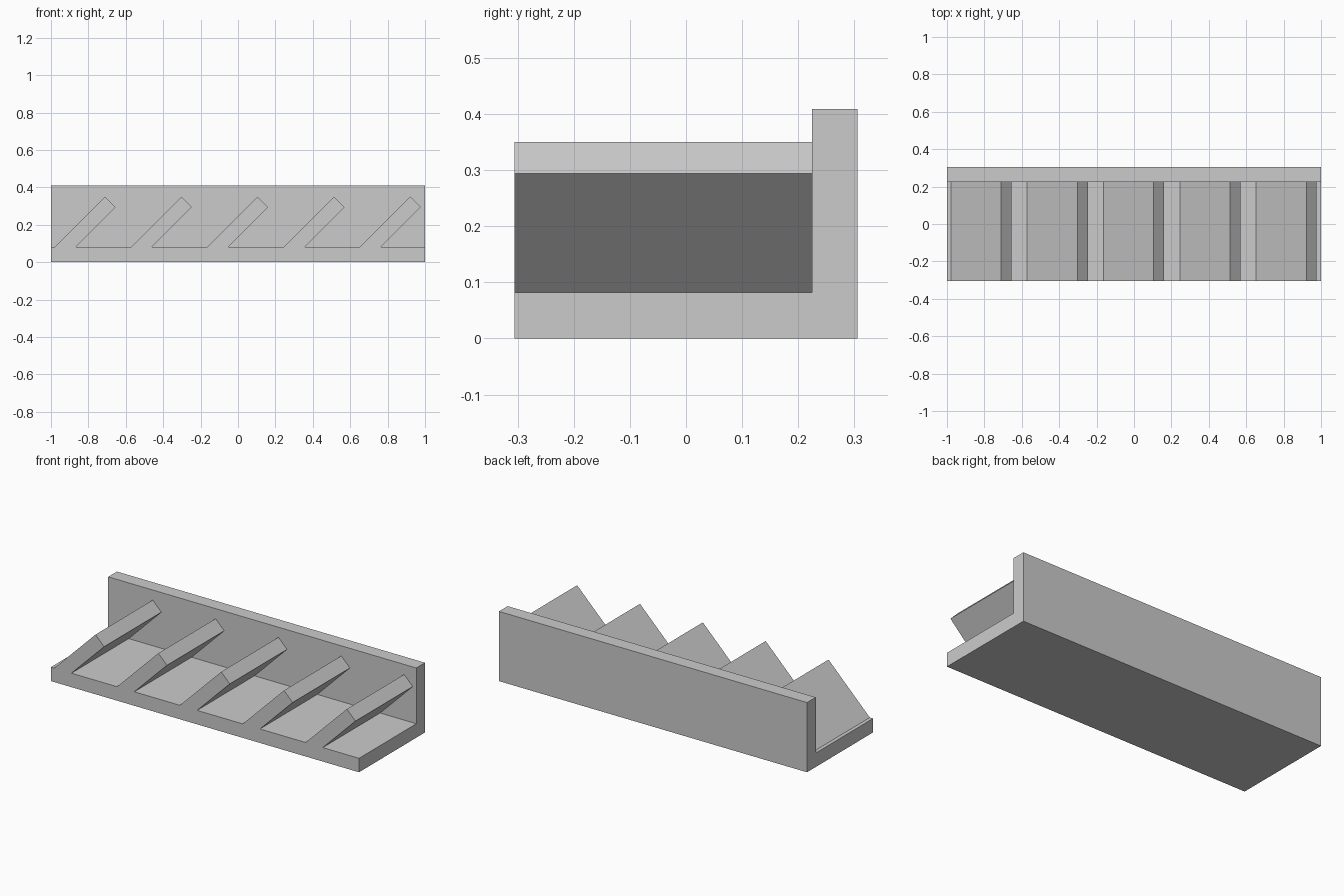
import bpy
import bmesh
from mathutils import Vector

cube = bpy.data.objects.get("Cube")
if cube:
    bpy.data.objects.remove(cube, do_unlink=True)

# Single plain grey finish
GREY = (0.6, 0.6, 0.6, 1)
grey = bpy.data.materials.new("plain_grey")
grey.use_nodes = True
grey.diffuse_color = GREY
grey.node_tree.nodes["Principled BSDF"].inputs["Base Color"].default_value = GREY


def extrude_profile(name, points, offset):
    """Make a solid by sweeping a closed outline along an offset."""
    bm = bmesh.new()
    face = bm.faces.new([bm.verts.new(p) for p in points])
    swept = bmesh.ops.extrude_face_region(bm, geom=[face], use_keep_orig=True)
    verts = [g for g in swept["geom"] if isinstance(g, bmesh.types.BMVert)]
    bmesh.ops.translate(bm, verts=verts, vec=Vector(offset))
    bmesh.ops.recalc_face_normals(bm, faces=bm.faces)
    mesh = bpy.data.meshes.new(name)
    bm.to_mesh(mesh)
    bm.free()
    mesh.materials.append(grey)
    obj = bpy.data.objects.new(name, mesh)
    bpy.context.collection.objects.link(obj)
    return obj


DEPTH = 0.306      # half depth
WALL = 0.225       # front face of the back wall
FLOOR = 0.082      # top of the base
HEIGHT = 0.409
FIN_TOP = 0.35
FIN_TIP = 0.294    # lower corner of the squared fin end
PITCH = 0.408

# L-shaped base and back wall
outline = [(-DEPTH, 0), (DEPTH, 0), (DEPTH, HEIGHT),
           (WALL, HEIGHT), (WALL, FLOOR), (-DEPTH, FLOOR)]
extrude_profile("base_and_back_wall", [(-1, y, z) for y, z in outline], (2, 0, 0))

# Row of slanted divider fins leaning at 45 degrees
rise = FIN_TOP - FLOOR
cut = FIN_TOP - FIN_TIP
for i in range(5):
    foot = -0.979 + i * PITCH
    fin = [(foot, FLOOR), (foot + 2 * cut, FLOOR),
           (foot + rise + cut, FIN_TIP), (foot + rise, FIN_TOP)]
    extrude_profile(f"slanted_fin_{i + 1}", [(x, -DEPTH, z) for x, z in fin],
                    (0, WALL + DEPTH, 0))
